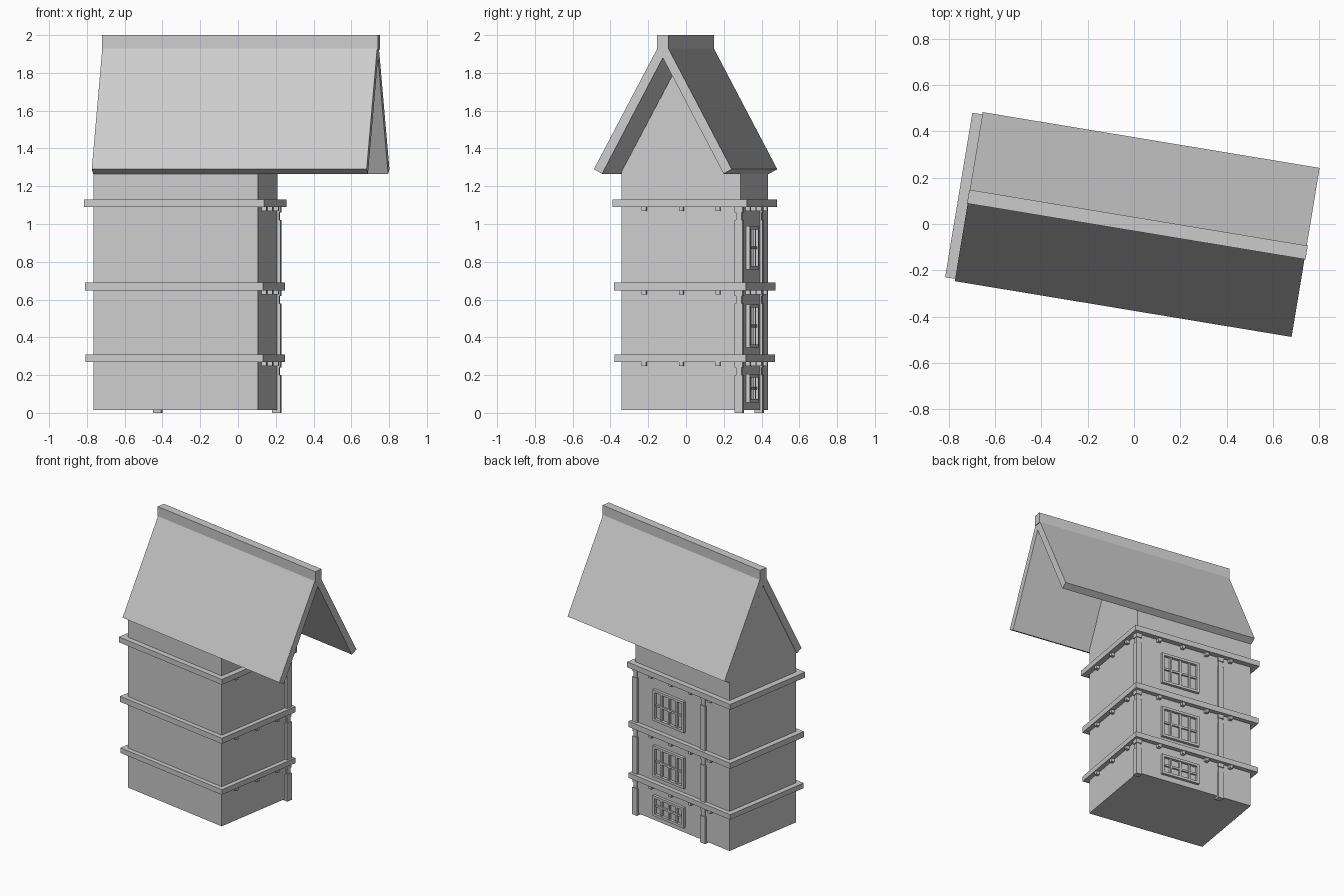
import bpy
import bmesh
from math import radians
from mathutils import Matrix

if "Cube" in bpy.data.objects:
    bpy.data.objects.remove(bpy.data.objects["Cube"])

# The whole house is turned slightly on its plot
TURN = Matrix.Rotation(radians(-9.4), 4, "Z")

stone = bpy.data.materials.new("plain_grey")
stone.use_nodes = True
GREY = (0.6, 0.6, 0.6, 1)
stone.diffuse_color = GREY
stone.node_tree.nodes["Principled BSDF"].inputs["Base Color"].default_value = GREY


def finish(name, bm):
    bmesh.ops.recalc_face_normals(bm, faces=bm.faces)
    mesh = bpy.data.meshes.new(name)
    bm.to_mesh(mesh)
    bm.free()
    mesh.materials.append(stone)
    obj = bpy.data.objects.new(name, mesh)
    obj.matrix_world = TURN
    bpy.context.collection.objects.link(obj)
    return obj


def add_box(bm, x, y, z):
    """Box from (low, high) ranges on each axis."""
    size = [b - a for a, b in (x, y, z)]
    mid = [(a + b) / 2 for a, b in (x, y, z)]
    mat = Matrix.Translation(mid) @ Matrix.Diagonal((*size, 1))
    bmesh.ops.create_cube(bm, size=1, matrix=mat)


def add_prism(bm, profile, x0, x1):
    """Extrude a (y, z) profile along x."""
    face = bm.faces.new([bm.verts.new((x0, y, z)) for y, z in profile])
    out = bmesh.ops.extrude_face_region(bm, geom=[face])
    moved = [g for g in out["geom"] if isinstance(g, bmesh.types.BMVert)]
    bmesh.ops.translate(bm, verts=moved, vec=(x1 - x0, 0, 0))


LEFT, RIGHT, HALF = -0.722, 0.16, 0.32   # wall limits

# Walls with gables
bm = bmesh.new()
add_prism(bm, [(-HALF, 0.015), (HALF, 0.015), (HALF, 1.275),
               (0, 1.875), (-HALF, 1.275)], LEFT, RIGHT)
finish("walls", bm)

# Roof slopes, overhanging the right gable
for name, s in (("front_roof_slope", -1), ("back_roof_slope", 1)):
    bm = bmesh.new()
    add_prism(bm, [(0, 1.985), (s * 0.37, 1.29), (s * 0.326, 1.266), (0, 1.88)],
              -0.7235, 0.7515)
    finish(name, bm)

bm = bmesh.new()
add_box(bm, (-0.726, 0.756), (-0.03, 0.03), (1.925, 2.0))
finish("ridge_cap", bm)

# Storeys: band bottom, band top, band overhang, post foot, post shoulder, window range
storeys = [
    ("lower", 0.27, 0.308, 0.033, 0.0, 0.2, (0.055, 0.205)),
    ("middle", 0.648, 0.69, 0.034, 0.3, 0.58, (0.345, 0.575)),
    ("upper", 1.09, 1.13, 0.04, 0.68, 1.02, (0.76, 0.99)),
]


def add_window(bm, x0, x1, z0, z1, cols=4, rows=2):
    """Raised outer frame with thinner glazing bars."""
    y, rim, bar = HALF - 0.005, 0.018, 0.007
    outer = (y, HALF + 0.02)
    add_box(bm, (x0, x1), outer, (z0, z0 + rim))
    add_box(bm, (x0, x1), outer, (z1 - rim, z1))
    for a in (x0, x1 - rim):
        add_box(bm, (a, a + rim), outer, (z0 + rim, z1 - rim))
    for i in range(1, cols):
        c = x0 + (x1 - x0) * i / cols
        add_box(bm, (c - bar, c + bar), (y, HALF + 0.014), (z0 + rim, z1 - rim))
    for i in range(1, rows):
        c = z0 + (z1 - z0) * i / rows
        add_box(bm, (x0 + rim, x1 - rim), (y, HALF + 0.012), (c - bar, c + bar))


for name, low, high, out, foot, shoulder, win in storeys:
    # Floor band around the walls
    bm = bmesh.new()
    add_box(bm, (-0.7275 - out, RIGHT + out), (-HALF - out, HALF + out), (low, high))
    finish(name + "_band", bm)

    # Small brackets under the band, right and back sides
    bm = bmesh.new()
    drop, r = low - 0.022, 0.012
    for y in (-0.195, 0.004, 0.2):
        add_box(bm, (RIGHT - 0.01, RIGHT + 0.026), (y - r, y + r), (drop, low + 0.005))
    for i in range(4):
        x = -0.555 + i * 0.185
        add_box(bm, (x - r, x + r), (HALF - 0.01, HALF + 0.026), (drop, low + 0.005))
    finish(name + "_brackets", bm)

    # Posts with a narrow neck and a cap
    for label, x in (("corner_post", 0.157), ("back_post", -0.483)):
        bm = bmesh.new()
        for half, z0, z1 in ((0.022, foot, shoulder),
                             (0.015, shoulder, low - 0.03),
                             (0.021, low - 0.03, low + 0.005)):
            add_box(bm, (x - half, x + half), (0.312 - half, 0.312 + half), (z0, z1))
        finish(name + "_" + label, bm)

    # Window on the back wall
    bm = bmesh.new()
    add_window(bm, -0.31, -0.02, *win)
    finish(name + "_window", bm)
